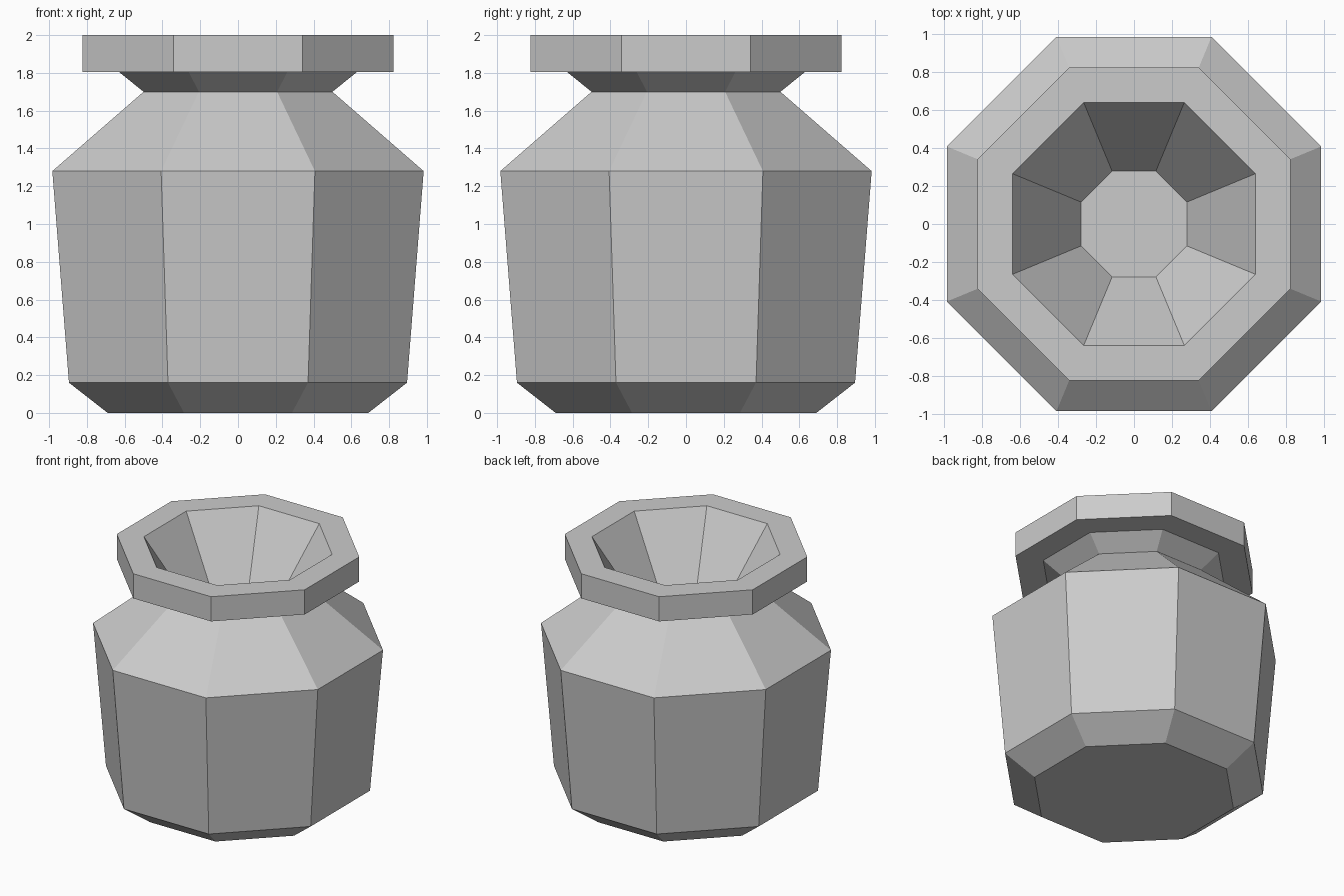
import bpy
import math

old = bpy.data.objects.get("Cube")
if old:
    bpy.data.objects.remove(old)

SIDES = 8

# One plain grey for the whole pot
grey = bpy.data.materials.new("plain grey")
grey.use_nodes = True
colour = (0.6, 0.6, 0.6, 1)
grey.diffuse_color = colour
grey.node_tree.nodes["Principled BSDF"].inputs["Base Color"].default_value = colour


def lathe(name, profile):
    """Turn (flat-side distance, height) pairs into a closed, flat-faced solid."""
    verts, faces = [], []
    for apothem, z in profile:
        radius = apothem / math.cos(math.pi / SIDES)
        for i in range(SIDES):
            a = (i + 0.5) * math.tau / SIDES
            verts.append((radius * math.cos(a), radius * math.sin(a), z))
    for ring in range(len(profile) - 1):
        low, high = ring * SIDES, (ring + 1) * SIDES
        for i in range(SIDES):
            j = (i + 1) % SIDES
            faces.append((low + i, low + j, high + j, high + i))
    # Underside and the floor of the mouth
    faces.append(tuple(reversed(range(SIDES))))
    faces.append(tuple(range(len(verts) - SIDES, len(verts))))
    mesh = bpy.data.meshes.new(name)
    mesh.from_pydata(verts, [], faces)
    mesh.materials.append(grey)
    obj = bpy.data.objects.new(name, mesh)
    bpy.context.collection.objects.link(obj)
    return obj


# Foot, body, shoulder, neck, rim, then down the funnel-shaped mouth
lathe("pot", [
    (0.69, 0), (0.895, 0.16), (0.983, 1.28), (0.5, 1.70), (0.63, 1.805),
    (0.822, 1.805), (0.822, 2.0), (0.638, 2.0), (0.277, 1.42),
])
